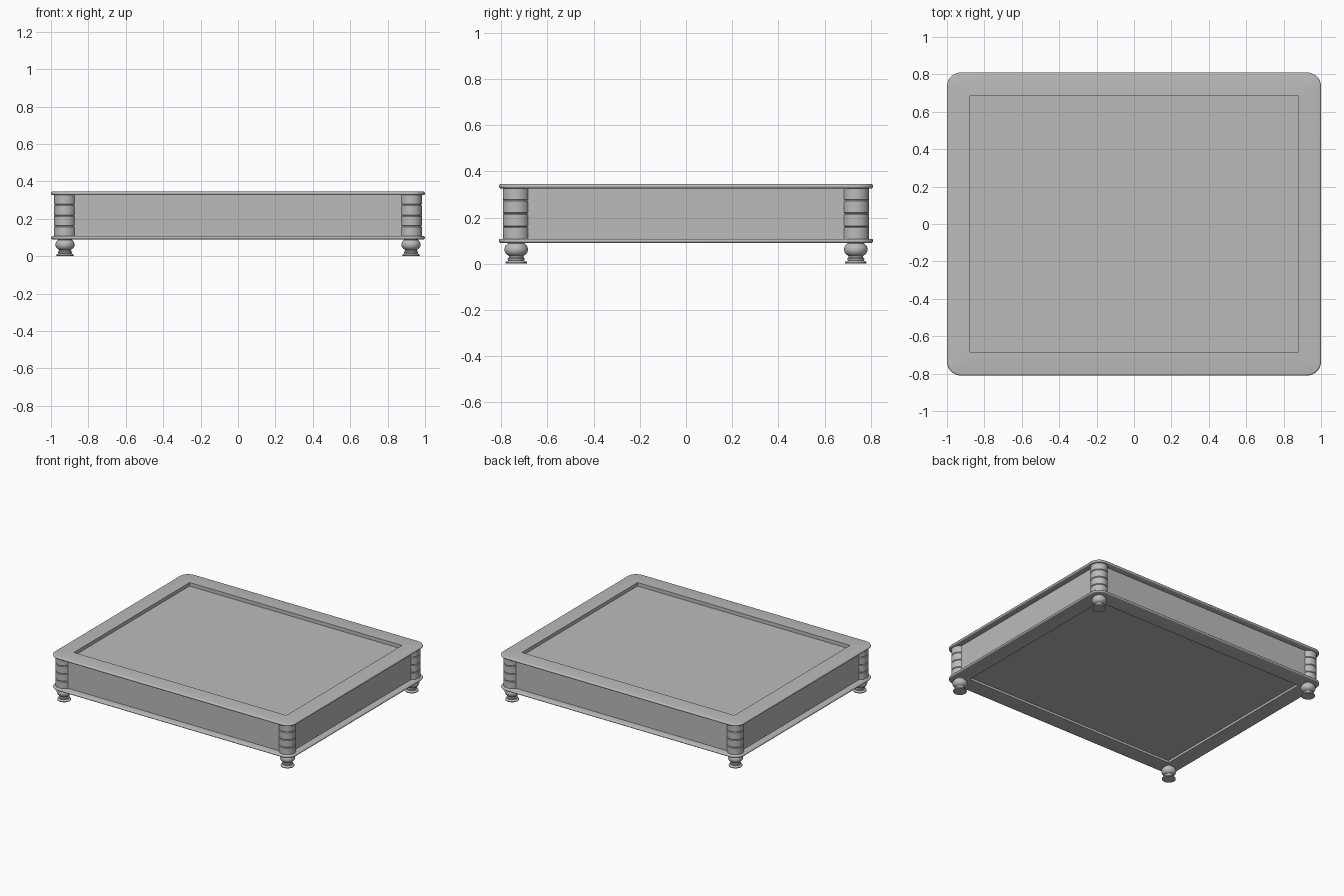
import bpy, bmesh, math

if "Cube" in bpy.data.objects:
    bpy.data.objects.remove(bpy.data.objects["Cube"])

mat = bpy.data.materials.new("plain grey")
mat.diffuse_color = (0.5, 0.5, 0.5, 1)
mat.use_nodes = True
mat.node_tree.nodes["Principled BSDF"].inputs["Base Color"].default_value = mat.diffuse_color


def finish(name, bm, smooth=True):
    bmesh.ops.remove_doubles(bm, verts=bm.verts, dist=1e-5)
    bmesh.ops.recalc_face_normals(bm, faces=bm.faces)
    me = bpy.data.meshes.new(name)
    bm.to_mesh(me)
    bm.free()
    me.materials.append(mat)
    ob = bpy.data.objects.new(name, me)
    bpy.context.collection.objects.link(ob)
    if smooth:
        bpy.ops.object.select_all(action='DESELECT')
        ob.select_set(True)
        bpy.context.view_layer.objects.active = ob
        bpy.ops.object.shade_smooth_by_angle(angle=math.radians(35))
    return ob


def rounded_rect(hx, hy, r, z, n=10):
    pts = []
    for i, (sx, sy) in enumerate(((1, 1), (-1, 1), (-1, -1), (1, -1))):
        for k in range(n + 1):
            a = math.pi / 2 * (i + k / n)
            pts.append((sx * (hx - r) + r * math.cos(a),
                        sy * (hy - r) + r * math.sin(a), z))
    return pts


def ring(name, loops):
    # skin a closed series of loops into a picture-frame shaped solid
    bm = bmesh.new()
    vs = [[bm.verts.new(p) for p in lp] for lp in loops]
    n = len(vs[0])
    for a, b in zip(vs, vs[1:] + vs[:1]):
        for i in range(n):
            j = (i + 1) % n
            bm.faces.new((a[i], a[j], b[j], b[i]))
    return finish(name, bm)


def rail(name, z0, z1):
    # flat frame with half-round outer edge and square opening
    h = (z1 - z0) / 2
    loops = [rounded_rect(0.88, 0.685, 0, z0)]
    for k in range(9):
        a = -math.pi / 2 + math.pi * k / 8
        d = h * (1 - math.cos(a))
        loops.append(rounded_rect(1 - d, 0.81 - d, 0.075 - d,
                                  (z0 + z1) / 2 + h * math.sin(a)))
    loops.append(rounded_rect(0.88, 0.685, 0, z1))
    ring(name, loops)


def box(name, hx, hy, z0, z1):
    bm = bmesh.new()
    bmesh.ops.create_cube(bm, size=1)
    for v in bm.verts:
        v.co = (v.co.x * 2 * hx, v.co.y * 2 * hy, z0 + (v.co.z + 0.5) * (z1 - z0))
    finish(name, bm, False)


def lathe(name, prof, x, y, seg=40):
    bm = bmesh.new()
    vs = [bm.verts.new((r, 0, z)) for r, z in prof]
    es = [bm.edges.new(p) for p in zip(vs, vs[1:])]
    bmesh.ops.spin(bm, geom=vs + es, cent=(0, 0, 0), axis=(0, 0, 1),
                   angle=2 * math.pi, steps=seg)
    bmesh.ops.translate(bm, verts=bm.verts, vec=(x, y, 0))
    finish(name, bm)


# upper and lower mouldings
rail("top_frame", 0.326, 0.345)
rail("bottom_frame", 0.09, 0.108)

# side walls
ring("side_walls", [rounded_rect(0.953, 0.763, 0, 0.1, 1),
                    rounded_rect(0.953, 0.763, 0, 0.333, 1),
                    rounded_rect(0.885, 0.69, 0, 0.333, 1),
                    rounded_rect(0.885, 0.69, 0, 0.1, 1)])

# recessed top and underside panels
box("top_panel", 0.89, 0.695, 0.29, 0.315)
box("bottom_panel", 0.89, 0.695, 0.107, 0.125)

# grooved corner posts
R = 0.058
post = [(0, 0.1), (R, 0.1)]
for g in (0.16, 0.217, 0.275):
    post += [(R, g - 0.004), (R - 0.004, g), (R, g + 0.004)]
post += [(R, 0.333), (0, 0.333)]

# turned feet
foot = [(0, 0), (0.046, 0), (0.047, 0.005), (0.043, 0.010), (0.034, 0.014),
        (0.037, 0.019), (0.037, 0.023), (0.031, 0.028), (0.031, 0.033)]
for k in range(11):
    a = math.radians(-52 + 112 * k / 10)
    foot.append((0.022 + 0.029 * math.cos(a), 0.062 + 0.029 * math.sin(a)))
foot += [(0.035, 0.093), (0, 0.093)]

for sx, nx in ((-1, "left"), (1, "right")):
    for sy, ny in ((-1, "front"), (1, "back")):
        lathe(f"{ny}_{nx}_post", post, sx * 0.925, sy * 0.735)
        lathe(f"{ny}_{nx}_foot", foot, sx * 0.925, sy * 0.735)
